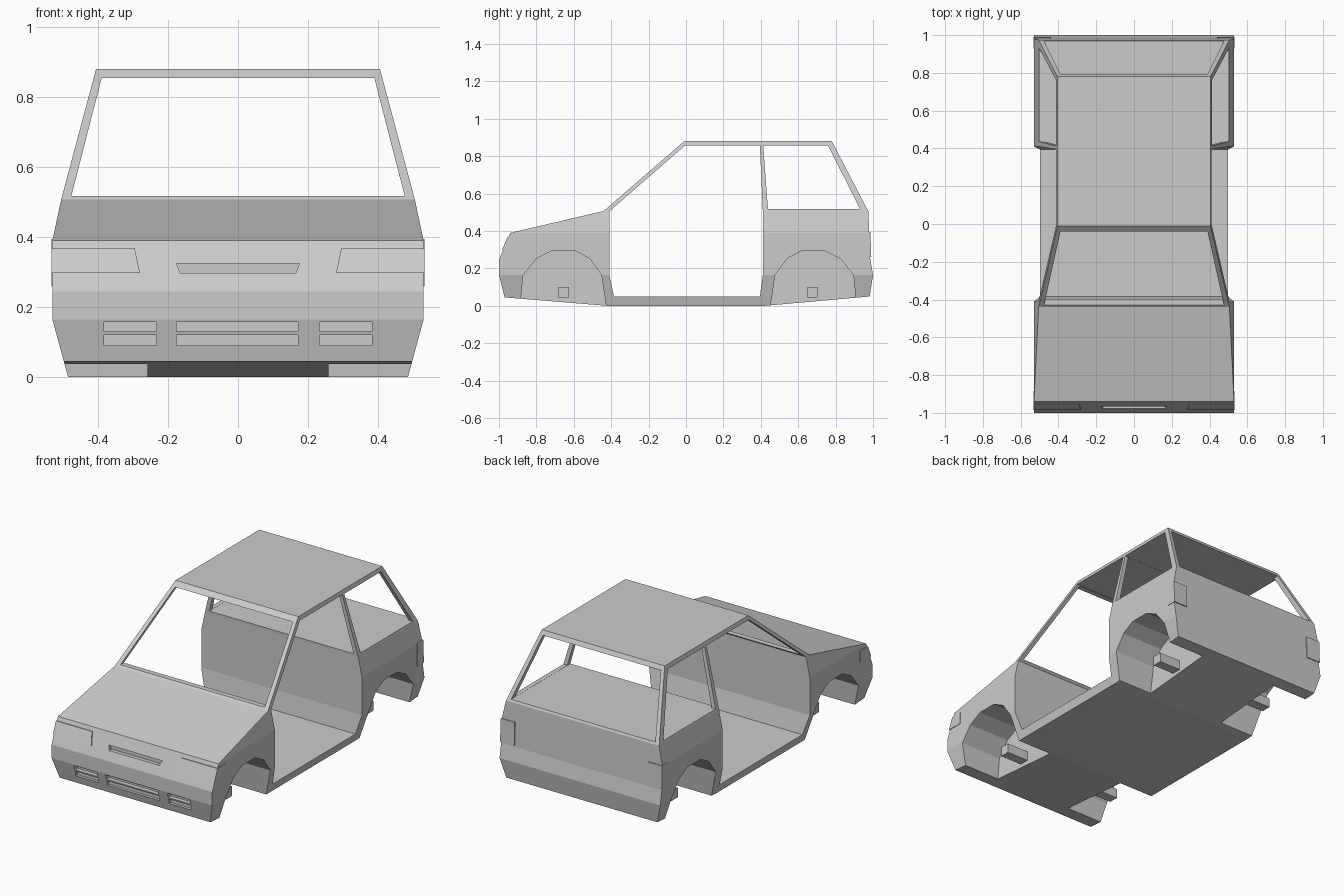
import bpy, bmesh

if "Cube" in bpy.data.objects:
    bpy.data.objects.remove(bpy.data.objects["Cube"])


def prism(name, pts, axis, a, b, scale=(1, 1, 1)):
    """Extrude a 2D outline: axis 'x' takes (y, z) points, axis 'y' takes (x, z)."""
    bm = bmesh.new()

    def ring(t):
        return [bm.verts.new((t, u, v) if axis == 'x' else (u, t, v)) for u, v in pts]
    lo, hi = ring(a), ring(b)
    n = len(pts)
    bm.faces.new(lo)
    bm.faces.new(hi)
    for i in range(n):
        j = (i + 1) % n
        bm.faces.new((lo[i], lo[j], hi[j], hi[i]))
    bmesh.ops.scale(bm, vec=scale, verts=bm.verts)
    bmesh.ops.recalc_face_normals(bm, faces=bm.faces)
    me = bpy.data.meshes.new(name)
    bm.to_mesh(me)
    bm.free()
    ob = bpy.data.objects.new(name, me)
    bpy.context.collection.objects.link(ob)
    return ob


def box(name, x0, x1, y0, y1, z0, z1):
    return prism(name, [(x0, z0), (x1, z0), (x1, z1), (x0, z1)], 'y', y0, y1)


def boolean(ob, cutters, op):
    """Apply exact booleans in order and delete the cutters."""
    for c in cutters:
        c.hide_render = True
        m = ob.modifiers.new('cut', 'BOOLEAN')
        m.solver, m.operation, m.object = 'EXACT', op, c
    bpy.context.view_layer.update()
    me = bpy.data.meshes.new_from_object(
        ob.evaluated_get(bpy.context.evaluated_depsgraph_get()))
    ob.modifiers.clear()
    ob.data = me
    me.name = ob.name
    for c in cutters:
        bpy.data.objects.remove(c)
    return ob


def flip(pts):
    return [(-u, v) for u, v in pts]


SIDE = [(-0.97, 0.045), (-1.0, 0.165), (-1.0, 0.245), (-0.94, 0.39), (-0.44, 0.507),
        (-0.01, 0.88), (0.78, 0.88), (0.975, 0.505), (0.98, 0.39), (0.985, 0.25),
        (1.0, 0.165), (0.982, 0.05), (0.42, 0.0), (-0.42, 0.0)]
HALF = [(0.485, 0.0), (0.53, 0.165), (0.53, 0.39), (0.505, 0.507), (0.4, 0.9)]


def hull(name, k=1.0):
    """Side outline intersected with the front outline."""
    s = (k, k, 1)
    ob = prism(name, SIDE, 'x', -0.7, 0.7, s)
    section = prism('section', HALF + flip(HALF)[::-1], 'y', -1.2, 1.2, s)
    return boolean(ob, [section], 'INTERSECT')


# Body shell
body = hull('body_shell')
cuts = []

# Door opening right across the cabin
cuts.append(prism('door_cut', [(-0.41, 0.505), (-0.005, 0.857), (0.395, 0.857), (0.411, 0.5),
                               (0.411, 0.165), (0.395, 0.05), (-0.385, 0.05), (-0.41, 0.165)],
                  'x', -0.8, 0.8))
# Windscreen and rear window opening, leaving pillars and a rear shelf
cuts.append(prism('glass_cut', [(-0.476, 0.517), (0.476, 0.517), (0.389, 0.855), (-0.389, 0.855)],
                  'y', -0.7, 1.2))
# Rear side windows
cuts.append(prism('quarter_window_cut', [(0.413, 0.856), (0.76, 0.856), (0.93, 0.518), (0.438, 0.518)],
                  'x', -0.8, 0.8))

# Wheel arches
ARCH = [(-0.237, -0.05), (-0.215, 0.165), (-0.145, 0.252), (-0.06, 0.295),
        (0.06, 0.295), (0.14, 0.252), (0.203, 0.165), (0.235, -0.05)]
for s in (1, -1):
    for cy, d in ((-0.655, 1), (0.68, -1)):
        pts = [(cy + d * u, v) for u, v in ARCH]
        cuts.append(prism('arch_cut', pts, 'x', s * 0.258, s * 0.8))

# Bumper grille slots and nose slot
for z0, z1 in ((0.091, 0.12), (0.13, 0.158)):
    for x0, x1 in ((-0.383, -0.233), (-0.175, 0.172), (0.233, 0.383)):
        cuts.append(box('grille_cut', x0, x1, -1.1, -0.965, z0, z1))
cuts.append(prism('nose_slot_cut', [(-0.165, 0.298), (0.165, 0.298), (0.176, 0.325), (-0.176, 0.325)],
                  'y', -1.1, -0.955))
boolean(body, cuts, 'DIFFERENCE')


# Thin raised lamp panels that follow the hull
def lamp(name, cutter):
    ob = boolean(hull(name, 1.006), [cutter], 'INTERSECT')
    return boolean(ob, [hull('inner_hull', 0.998)], 'DIFFERENCE')


HEADLAMP = [(0.28, 0.298), (0.6, 0.298), (0.6, 0.368), (0.295, 0.368)]
for s, side in ((1, 'right'), (-1, 'left')):
    lamp('headlamp_' + side,
         prism('lamp_cut', [(s * u, v) for u, v in HEADLAMP], 'y', -1.1, -0.885))
    lamp('tail_lamp_' + side,
         box('lamp_cut', s * 0.44, s * 0.6, 0.93, 1.1, 0.26, 0.395))
    # Axle stubs in the wheel wells
    for cy, end in ((-0.655, 'front'), (0.678, 'rear')):
        box(f'axle_stub_{end}_{side}', s * 0.255, s * 0.4, cy - 0.029, cy + 0.029, 0.045, 0.102)
